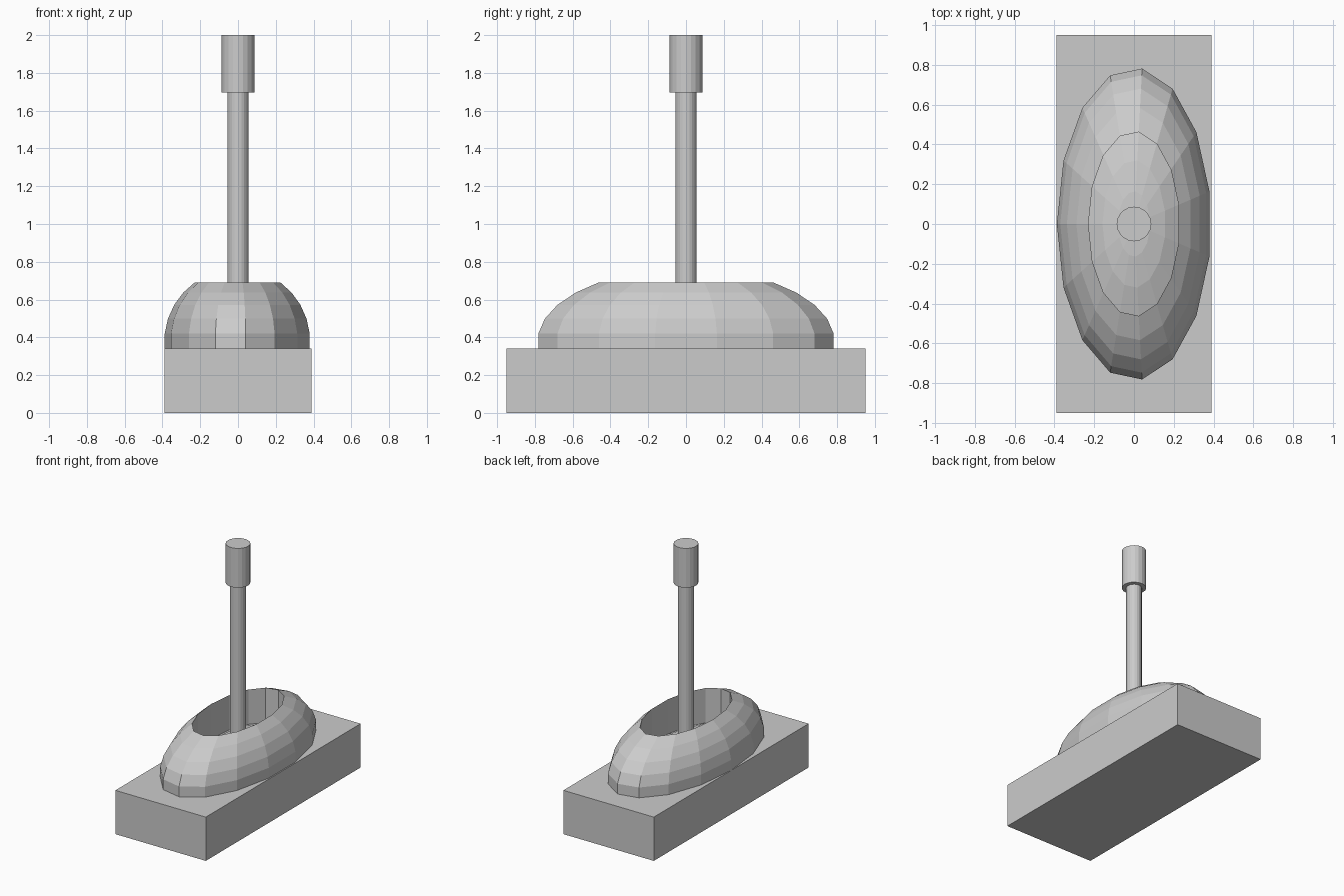
import bpy, bmesh, math

if "Cube" in bpy.data.objects:
    bpy.data.objects.remove(bpy.data.objects["Cube"])


def finish(name, bm):
    bmesh.ops.recalc_face_normals(bm, faces=bm.faces[:])
    mesh = bpy.data.meshes.new(name)
    bm.to_mesh(mesh)
    bm.free()
    obj = bpy.data.objects.new(name, mesh)
    bpy.context.collection.objects.link(obj)
    return obj


def cylinder(name, radius, z0, z1, sides=20):
    bm = bmesh.new()
    bmesh.ops.create_cone(bm, cap_ends=True, segments=sides,
                          radius1=radius, radius2=radius, depth=z1 - z0)
    bmesh.ops.translate(bm, vec=(0, 0, (z0 + z1) / 2), verts=bm.verts)
    return finish(name, bm)


# Rectangular base block
bm = bmesh.new()
bmesh.ops.create_cube(bm, size=1)
bmesh.ops.scale(bm, vec=(0.777, 1.9, 0.34), verts=bm.verts)
bmesh.ops.translate(bm, vec=(0, 0, 0.17), verts=bm.verts)
finish("base", bm)

# Oval boot: faceted ellipsoid whose top cap is sunk straight down
SEGMENTS = 15
RX, RY, RZ, CENTRE, SINK = 0.39, 0.79, 0.384, 0.38, 0.27
outer = [(math.radians(a), 0) for a in (-6, 6, 18, 30, 42, 54)]
sunken = [(math.radians(a), SINK) for a in (54, 66, 78)]

bm = bmesh.new()
rings = []
for lat, drop in outer + sunken:
    ring = []
    for i in range(SEGMENTS):
        a = math.pi + i * math.tau / SEGMENTS
        ring.append(bm.verts.new((RX * math.cos(lat) * math.cos(a),
                                  RY * math.cos(lat) * math.sin(a),
                                  CENTRE + RZ * math.sin(lat) - drop)))
    rings.append(ring)
for lower, upper in zip(rings, rings[1:]):
    for i in range(SEGMENTS):
        j = (i + 1) % SEGMENTS
        bm.faces.new((lower[i], lower[j], upper[j], upper[i]))
tip = bm.verts.new((0, 0, CENTRE + RZ - SINK))
for i in range(SEGMENTS):
    bm.faces.new((rings[-1][i], rings[-1][(i + 1) % SEGMENTS], tip))
finish("boot", bm)

# Lever shaft and its handle
cylinder("lever_shaft", 0.056, 0.42, 1.70)
cylinder("lever_handle", 0.087, 1.695, 2.0)
